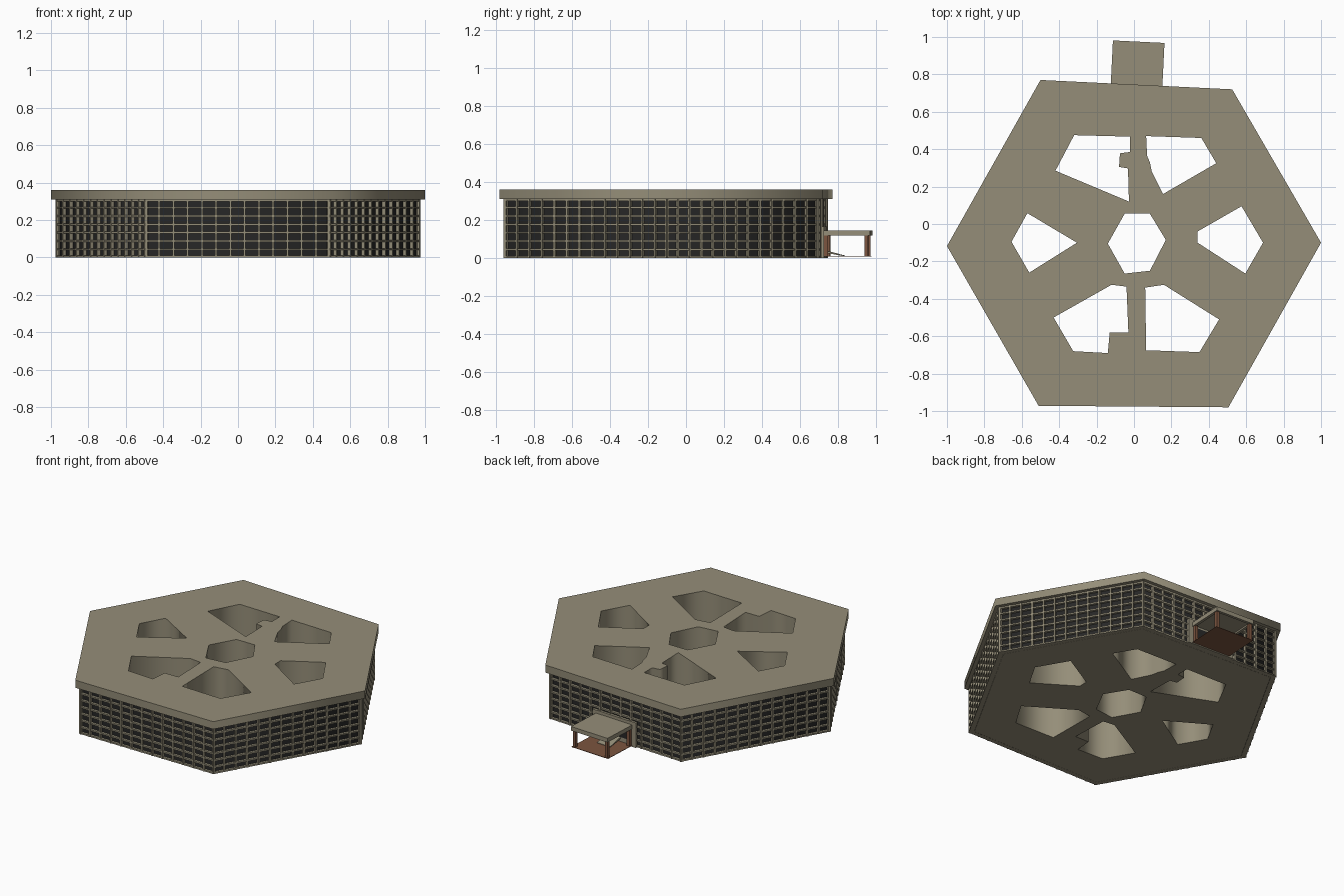
import bpy, bmesh, math
from mathutils import Vector, Matrix

if "Cube" in bpy.data.objects:
    bpy.data.objects.remove(bpy.data.objects["Cube"])


def material(name, rgb):
    m = bpy.data.materials.new(name)
    m.diffuse_color = (*rgb, 1)
    m.use_nodes = True
    m.node_tree.nodes["Principled BSDF"].inputs["Base Color"].default_value = m.diffuse_color
    return m


CONCRETE = material("concrete", (0.30, 0.27, 0.19))
GLASS = material("dark_glass", (0.02, 0.02, 0.02))
WOOD = material("brown_wood", (0.20, 0.09, 0.05))


def finish(name, bm, mat):
    bmesh.ops.recalc_face_normals(bm, faces=bm.faces[:])
    me = bpy.data.meshes.new(name)
    bm.to_mesh(me)
    bm.free()
    me.materials.append(mat)
    ob = bpy.data.objects.new(name, me)
    bpy.context.collection.objects.link(ob)
    return ob


def add_plate(bm, loops, z0, z1):
    """Extruded flat outline; loops after the first are holes."""
    cu = bpy.data.curves.new("outline", 'CURVE')
    cu.dimensions = '2D'
    cu.fill_mode = 'BOTH'
    cu.extrude = (z1 - z0) / 2
    for pts in loops:
        sp = cu.splines.new('POLY')
        sp.points.add(len(pts) - 1)
        for p, c in zip(sp.points, pts):
            p.co = (c[0], c[1], 0, 1)
        sp.use_cyclic_u = True
    tmp = bpy.data.objects.new("outline", cu)
    bpy.context.collection.objects.link(tmp)
    dg = bpy.context.evaluated_depsgraph_get()
    me = bpy.data.meshes.new_from_object(tmp.evaluated_get(dg))
    me.transform(Matrix.Translation((0, 0, (z0 + z1) / 2)))
    bm.from_mesh(me)
    bpy.data.objects.remove(tmp)
    bpy.data.curves.remove(cu)
    bpy.data.meshes.remove(me)
    bmesh.ops.remove_doubles(bm, verts=bm.verts[:], dist=1e-5)


def plate(name, loops, z0, z1, mat):
    bm = bmesh.new()
    add_plate(bm, loops, z0, z1)
    return finish(name, bm, mat)


def add_box(bm, base, lo, hi):
    lo, hi = Vector(lo), Vector(hi)
    m = base @ Matrix.Translation((lo + hi) / 2) @ Matrix.Diagonal((*(hi - lo), 1))
    bmesh.ops.create_cube(bm, size=1, matrix=m)


def inset(pts, d):
    """Move every edge of a clockwise outline inward by d."""
    out = []
    for i, p in enumerate(pts):
        p = Vector(p)
        a = (p - Vector(pts[i - 1])).normalized()
        b = (Vector(pts[(i + 1) % len(pts)]) - p).normalized()
        na, nb = Vector((a.y, -a.x)), Vector((b.y, -b.x))
        out.append(p + (na + nb) * d / (1 + na.dot(nb)))
    return out


# outline and courtyards
HEX = [(-.5, .77), (.525, .72), (1, -.1), (.505, -.98), (-.51, -.972), (-1, -.118)]
YARDS = [
    [(-.32, .475), (-.022, .467), (-.022, .385), (-.075, .378), (-.08, .305),
     (-.032, .297), (-.027, .12), (-.42, .285)],
    [(.065, .47), (.36, .46), (.44, .325), (.155, .16), (.095, .28), (.085, .33), (.07, .365)],
    [(-.57, .058), (-.305, -.10), (-.56, -.26), (-.655, -.095)],
    [(-.05, .055), (.085, .055), (.17, -.085), (.085, -.25), (-.05, -.265), (-.14, -.105)],
    [(.34, -.04), (.575, .095), (.69, -.10), (.595, -.265), (.34, -.10)],
    [(-.43, -.5), (-.12, -.325), (-.04, -.335), (-.03, -.58), (-.13, -.58), (-.14, -.69), (-.325, -.68)],
    [(.06, -.34), (.16, -.325), (.455, -.51), (.35, -.685), (.065, -.675)],
]
WALL_H, ROOF_H, FLOORS, BAYS = .31, .36, 7, 13

# roof slab, inner block and glass skin
plate("roof", [HEX] + YARDS, WALL_H, ROOF_H, CONCRETE)
plate("courtyard_block", [inset(HEX, .055)] + YARDS, 0, WALL_H, CONCRETE)
plate("window_glass", [inset(HEX, .04), inset(HEX, .054)], .001, WALL_H, GLASS)

# floor ledges
bm = bmesh.new()
for i in range(FLOORS + 1):
    z = i * WALL_H / FLOORS
    z0 = min(max(z - .005, 0), WALL_H - .01)
    add_plate(bm, [inset(HEX, .024), inset(HEX, .054)], z0, z0 + .01)
finish("floor_ledges", bm, CONCRETE)

# vertical mullions along each side
bm = bmesh.new()
ring = inset(HEX, .021)
for i, p in enumerate(ring):
    q = ring[(i + 1) % 6]
    d = q - p
    rot = Matrix.Rotation(math.atan2(d.y, d.x), 4, 'Z')
    for k in range(BAYS + 1):
        t = min(max(k / BAYS, .008), .992)
        c = p + d * t
        add_box(bm, Matrix.Translation((c.x, c.y, 0)) @ rot, (-.005, -.022, 0), (.005, 0, WALL_H))
finish("mullions", bm, CONCRETE)

# entrance, in a frame turned along the back wall
ENTRY = Matrix.Translation((.014, .745, 0)) @ Matrix.Rotation(math.atan2(-.05, 1.025), 4, 'Z')


def entry_part(name, boxes, mat):
    bm = bmesh.new()
    for lo, hi in boxes:
        add_box(bm, ENTRY, lo, hi)
    return finish(name, bm, mat)


entry_part("entrance_surround", [((-.165, -.03, 0), (.165, -.012, .165))], CONCRETE)
entry_part("entrance_door", [((-.1, -.013, .04), (.1, -.010, .115))], GLASS)
entry_part("canopy_roof", [((-.138, -.012, .128), (.138, .23, .145))], CONCRETE)
entry_part("canopy_beams", [((-.138, -.012, .118), (-.12, .23, .128)),
                            ((.12, -.012, .118), (.138, .23, .128)),
                            ((-.12, .212, .118), (.12, .23, .128))], CONCRETE)
entry_part("canopy_columns", [((x - .01, y - .01, .008), (x + .01, y + .01, .119))
                              for x in (-.122, .122) for y in (-.002, .21)], WOOD)
entry_part("entrance_floor", [((-.138, -.012, .007), (.138, .225, .01))], WOOD)

# sloped entrance ramp
bm = bmesh.new()
profile = [(-.02, .03), (.09, .009), (.09, .013), (-.02, .042)]
face = bm.faces.new([bm.verts.new(ENTRY @ Vector((-.05, y, z))) for y, z in profile])
ext = bmesh.ops.extrude_face_region(bm, geom=[face])
bmesh.ops.translate(bm, vec=ENTRY.to_3x3() @ Vector((.1, 0, 0)),
                    verts=[v for v in ext["geom"] if isinstance(v, bmesh.types.BMVert)])
finish("entrance_ramp", bm, CONCRETE)
